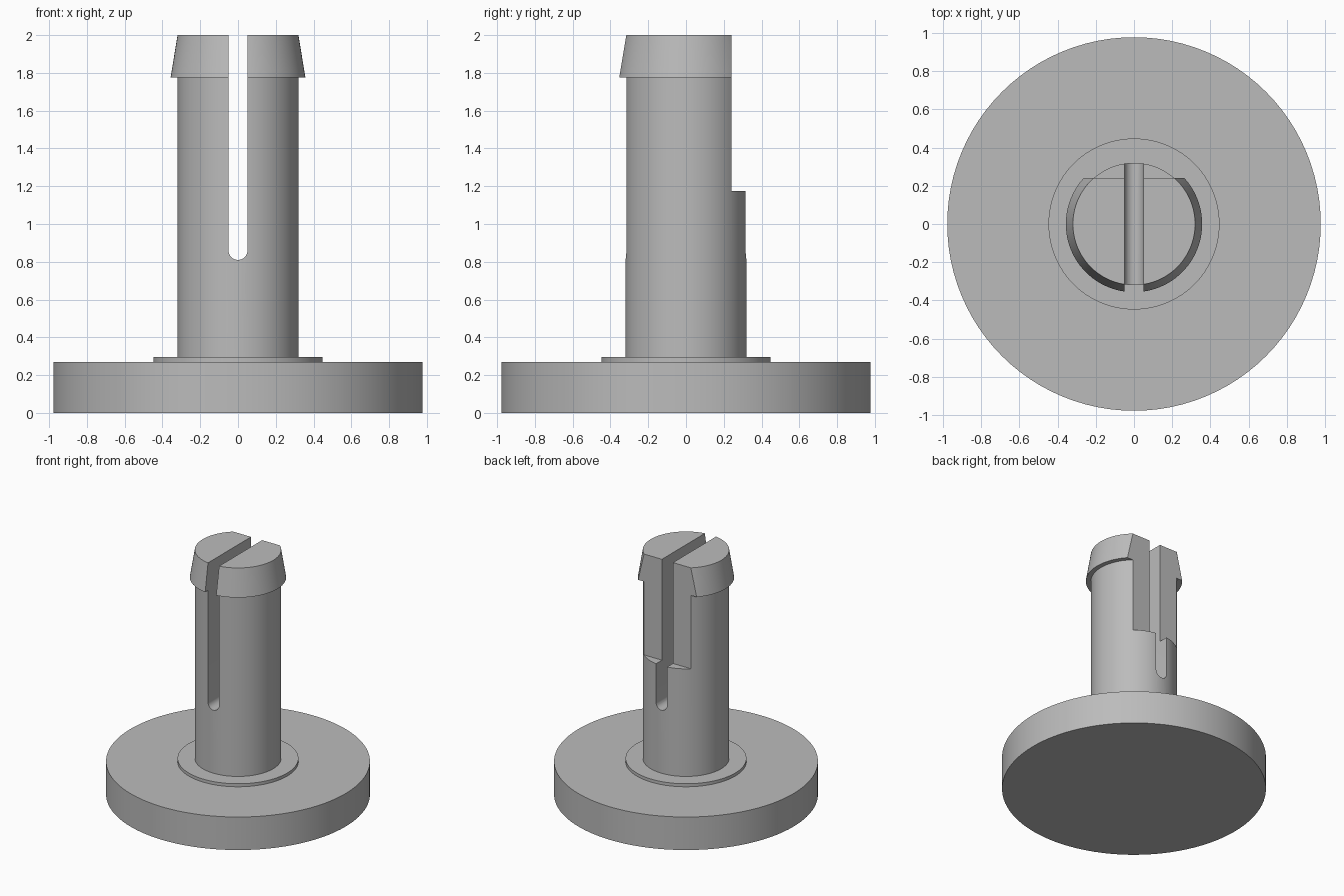
import bpy, bmesh, math

if "Cube" in bpy.data.objects:
    bpy.data.objects.remove(bpy.data.objects["Cube"])

grey = bpy.data.materials.new("plain grey")
grey.use_nodes = True
colour = (0.5, 0.5, 0.5, 1)
grey.diffuse_color = colour
grey.node_tree.nodes["Principled BSDF"].inputs["Base Color"].default_value = colour


def make_object(name, bm):
    bmesh.ops.recalc_face_normals(bm, faces=bm.faces)
    mesh = bpy.data.meshes.new(name)
    bm.to_mesh(mesh)
    bm.free()
    obj = bpy.data.objects.new(name, mesh)
    bpy.context.collection.objects.link(obj)
    mesh.materials.append(grey)
    return obj


def lathe(name, profile, sides=96):
    """Closed solid from (radius, height) rings, capped at both ends."""
    bm = bmesh.new()
    rings = [[bm.verts.new((r * math.cos(math.tau * i / sides),
                            r * math.sin(math.tau * i / sides), z))
              for i in range(sides)] for r, z in profile]
    for low, high in zip(rings, rings[1:]):
        for i in range(sides):
            j = (i + 1) % sides
            bm.faces.new((low[i], low[j], high[j], high[i]))
    bm.faces.new(rings[0])
    bm.faces.new(rings[-1])
    return make_object(name, bm)


def prism(name, outline, y0, y1):
    """Extrude an (x, z) outline along y."""
    bm = bmesh.new()
    face = bm.faces.new([bm.verts.new((x, y0, z)) for x, z in outline])
    moved = bmesh.ops.extrude_face_region(bm, geom=[face])["geom"]
    verts = [v for v in moved if isinstance(v, bmesh.types.BMVert)]
    bmesh.ops.translate(bm, verts=verts, vec=(0, y1 - y0, 0))
    return make_object(name, bm)


def cut(obj, cutter):
    mod = obj.modifiers.new("cut", "BOOLEAN")
    mod.operation = "DIFFERENCE"
    mod.solver = "EXACT"
    mod.object = cutter
    bpy.context.view_layer.objects.active = obj
    bpy.ops.object.modifier_apply(modifier=mod.name)
    bpy.data.objects.remove(cutter)


# Base disc with its low raised collar
base = lathe("base_disc", [(0.978, 0), (0.978, 0.27), (0.448, 0.27), (0.448, 0.295)])

# Post with a tapered snap head
post = lathe("split_post", [(0.32, 0.28), (0.32, 1.775), (0.357, 1.775), (0.32, 2)])

# Flat relief on the back of the upper post
cut(post, prism("flat_cutter", [(-1, 1.175), (1, 1.175), (1, 3), (-1, 3)], 0.24, 1))

# Round-bottomed slot through the post
half = 0.05
arc = [(-half * math.cos(math.pi * i / 16), 0.86 - half * math.sin(math.pi * i / 16))
       for i in range(17)]
cut(post, prism("slot_cutter", arc + [(half, 3), (-half, 3)], -1, 1))

# Smooth the round walls, keep edges crisp
for obj in (base, post):
    bpy.ops.object.select_all(action="DESELECT")
    obj.select_set(True)
    bpy.context.view_layer.objects.active = obj
    bpy.ops.object.shade_smooth_by_angle(angle=math.radians(30))
